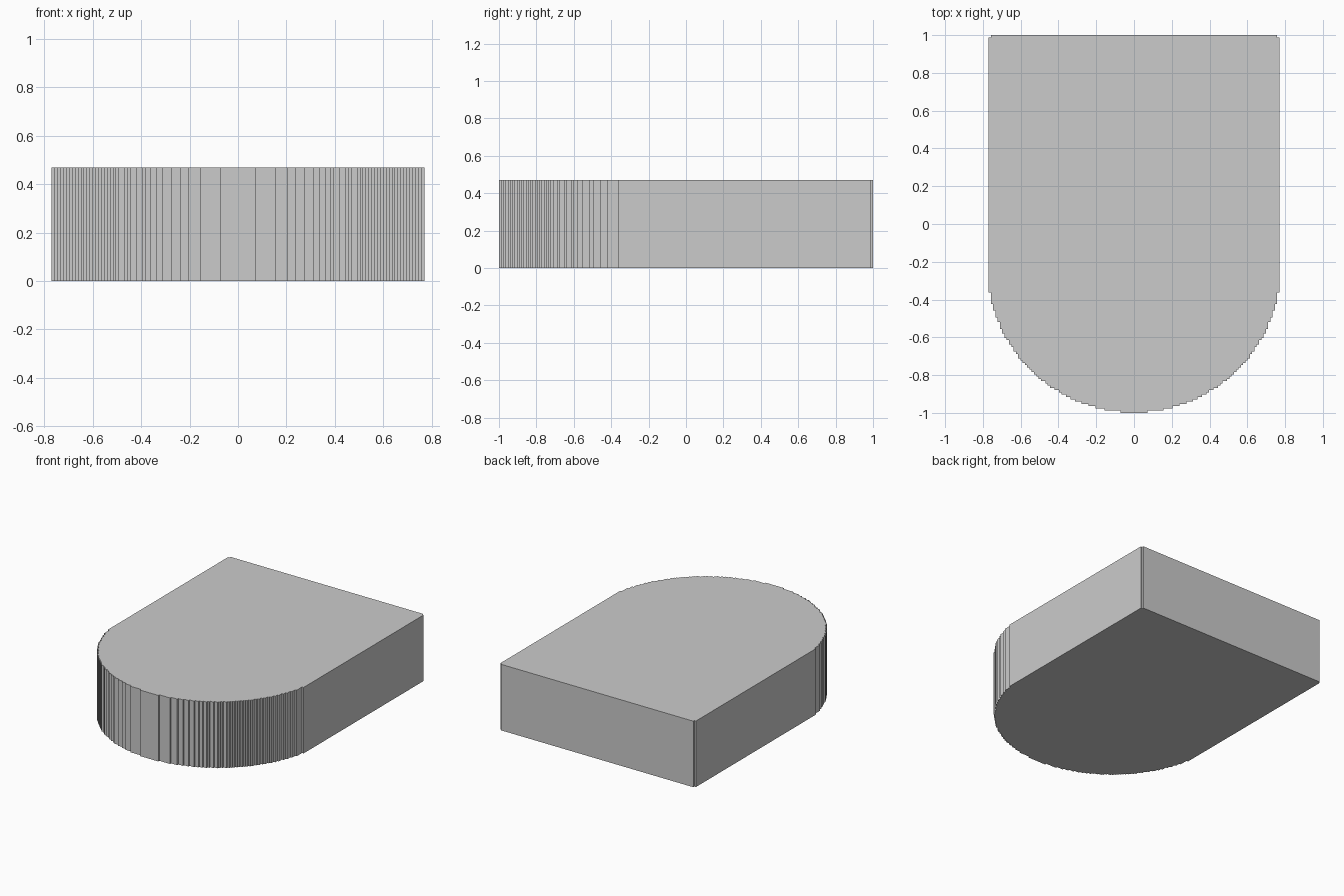
import bpy, bmesh, math

if "Cube" in bpy.data.objects:
    bpy.data.objects.remove(bpy.data.objects["Cube"])

W, H = 0.77, 0.47          # half width, height
STEP = W / 64              # size of one stair step in the outline
R = 0.7776                 # radius of the rounded front
CY = -1 + R


def half_outline():
    """Right half of the stepped outline, front centre to back."""
    pts, last, i = [], 0.0, 0
    while last < W - 1e-6:
        y = -1 + i * STEP
        d = CY - (y + 0.3 * STEP)
        x = min(W, round(math.sqrt(max(R * R - d * d, 0)) / STEP) * STEP)
        if x > last + 1e-6:
            pts += [(last, y), (x, y)] if last else [(x, y)]
            last = x
        i += 1
    # one-step notch at the back corner
    pts += [(W, 1 - STEP), (W - STEP, 1 - STEP), (W - STEP, 1)]
    return pts


# Rounded-front slab: mirrored outline extruded upward
right = half_outline()
outline = right + [(-x, y) for x, y in reversed(right)]
bm = bmesh.new()
base = bm.faces.new([bm.verts.new((x, y, 0)) for x, y in outline])
top = bmesh.ops.extrude_face_region(bm, geom=[base], use_keep_orig=True)
bmesh.ops.translate(bm, vec=(0, 0, H),
                    verts=[v for v in top["geom"] if isinstance(v, bmesh.types.BMVert)])
bmesh.ops.recalc_face_normals(bm, faces=bm.faces)
mesh = bpy.data.meshes.new("rounded_slab")
bm.to_mesh(mesh)
bm.free()
slab = bpy.data.objects.new("rounded_slab", mesh)
bpy.context.collection.objects.link(slab)
